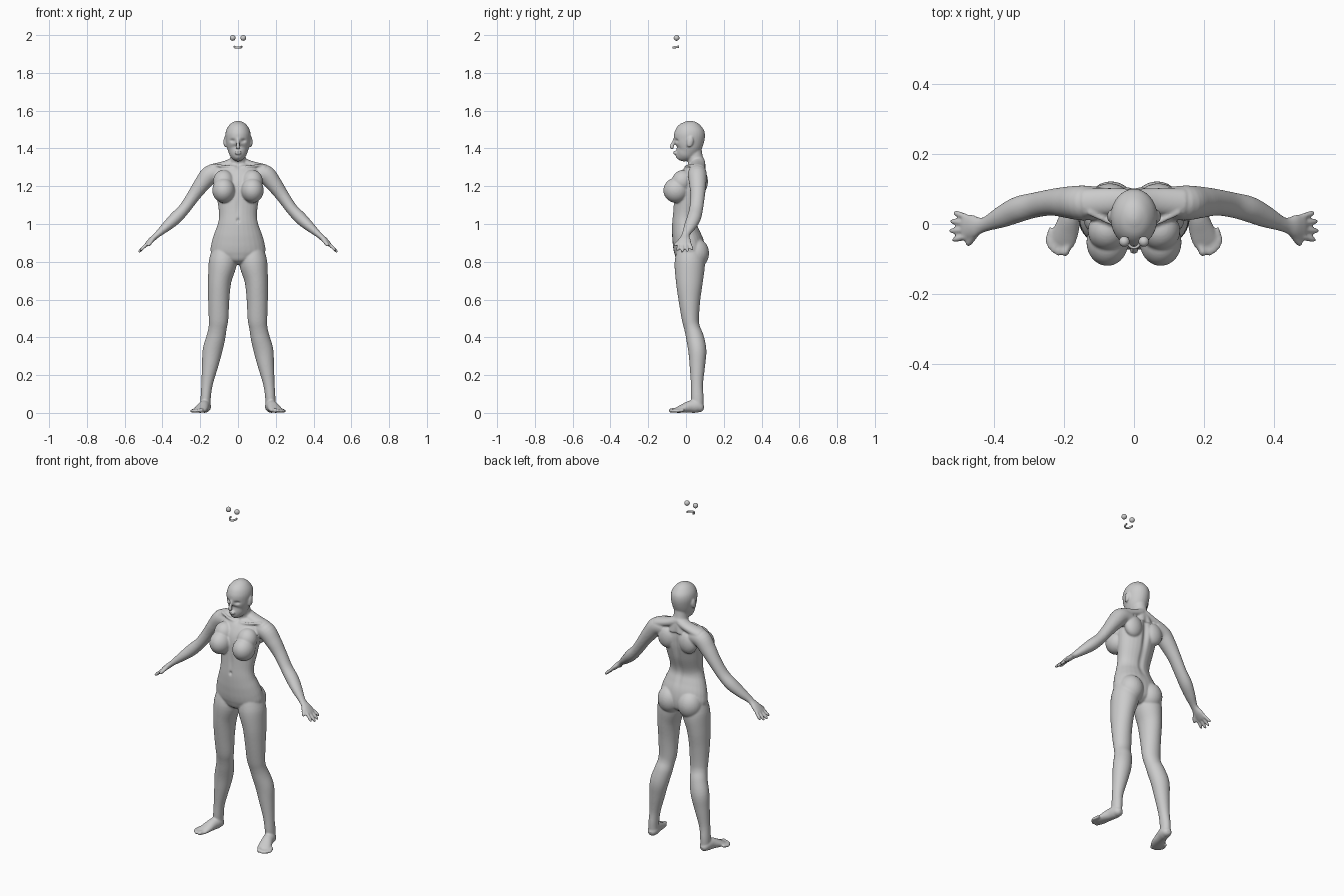
import bpy, bmesh, math
from mathutils import Vector, Matrix


def spline(pts, sub=5):
    """Catmull-Rom through (x, y, z, ru, rv) sections."""
    out, n = [], len(pts)
    for i in range(n - 1):
        p = [pts[max(i - 1, 0)], pts[i], pts[i + 1], pts[min(i + 2, n - 1)]]
        for k in range(sub):
            t = k / sub
            out.append([0.5 * (2 * b + (c - a) * t + (2 * a - 5 * b + 4 * c - d) * t * t
                               + (3 * b - a - 3 * c + d) * t ** 3) for a, b, c, d in zip(*p)])
    return out + [list(pts[-1])]


def tube(bm, pts, ref, s=1, n=28):
    """Elliptic loft; ru runs along ref, rv across it; s mirrors in x."""
    secs = spline([(s * p[0],) + tuple(p[1:]) for p in pts])
    cen = [Vector(q[:3]) for q in secs]
    rings = []
    for i, q in enumerate(secs):
        t = (cen[min(i + 1, len(cen) - 1)] - cen[max(i - 1, 0)]).normalized()
        u = (Vector(ref) - t * t.dot(Vector(ref))).normalized()
        v = t.cross(u)
        ru, rv = max(q[3], .001), max(q[4], .001)
        rings.append([bm.verts.new(cen[i] + u * ru * math.cos(a) + v * rv * math.sin(a))
                      for a in (2 * math.pi * k / n for k in range(n))])
    for r0, r1 in zip(rings, rings[1:]):
        for k in range(n):
            bm.faces.new((r0[k], r0[(k + 1) % n], r1[(k + 1) % n], r1[k]))
    bm.faces.new(rings[0][::-1])
    bm.faces.new(rings[-1])


def ball(bm, c, r, s=1, rx=0):
    m = Matrix.Translation((s * c[0], c[1], c[2])) @ Matrix.Rotation(rx, 4, 'X') @ Matrix.Diagonal((*r, 1))
    bmesh.ops.create_uvsphere(bm, u_segments=28, v_segments=18, radius=1, matrix=m)


def digit(bm, a, b, r, ref, s):
    a, b = Vector(a), Vector(b)
    pts = [(*a.lerp(b, t), r * k, r * k) for t, k in ((0, 1), (.5, 1), (.85, .9), (1, .45))]
    tube(bm, pts, ref, s, 12)


def finish(bm, name):
    bmesh.ops.recalc_face_normals(bm, faces=bm.faces[:])
    me = bpy.data.meshes.new(name)
    bm.to_mesh(me)
    bm.free()
    me.shade_smooth()
    ob = bpy.data.objects.new(name, me)
    bpy.context.collection.objects.link(ob)
    return ob


X, Y, Z = (1, 0, 0), (0, 1, 0), (0, 0, 1)
bm = bmesh.new()

# torso, neck and head
tube(bm, [(0, .02, .785, .035, .03), (0, .02, .81, .07, .1), (0, .02, .85, .082, .143),
          (0, .012, .9, .083, .14), (0, 0, .95, .075, .125), (0, -.008, 1.0, .066, .107),
          (0, -.005, 1.05, .065, .1), (0, .01, 1.13, .075, .11), (0, .022, 1.2, .08, .12),
          (0, .035, 1.25, .07, .122), (0, .045, 1.29, .052, .11), (0, .05, 1.315, .035, .06)], Y)
tube(bm, [(0, .06, 1.27, .05, .07), (0, .057, 1.315, .046, .05), (0, .047, 1.36, .041, .04),
          (0, .04, 1.43, .04, .04)], Y)
tube(bm, [(0, -.042, 1.343, .012, .01), (0, -.036, 1.35, .026, .022), (0, -.02, 1.365, .043, .04),
          (0, -.002, 1.385, .061, .051), (0, .009, 1.41, .073, .06), (0, .015, 1.44, .08, .065),
          (0, .019, 1.475, .082, .067), (0, .02, 1.505, .072, .059), (0, .021, 1.53, .049, .04),
          (0, .021, 1.543, .022, .018), (0, .021, 1.546, .006, .005)], Y)

# nose and lips
tube(bm, [(0, -.058, 1.455, .007, .007), (0, -.067, 1.435, .008, .007), (0, -.074, 1.415, .011, .01),
          (0, -.074, 1.405, .01, .014), (0, -.066, 1.4, .006, .008)], Y, n=16)
for z in (1.381, 1.373):
    ball(bm, (0, -.059, z), (.019, .009, .0055))

for s in (1, -1):
    # ears, trapezius, shoulder blades, chest, buttocks
    ball(bm, (.068, .022, 1.435), (.009, .017, .03), s, -.2)
    tube(bm, [(.0, .065, 1.335, .035, .03), (.06, .065, 1.312, .038, .025),
              (.14, .06, 1.287, .042, .03)], Y, s)
    ball(bm, (.07, .078, 1.225), (.055, .038, .065), s)
    ball(bm, (.076, -.052, 1.178), (.06, .068, .066), s)
    ball(bm, (.076, -.02, 1.225), (.056, .056, .062), s, -.4)
    ball(bm, (.066, .052, .845), (.07, .07, .08), s)
    # collar bones
    tube(bm, [(.012, .0, 1.298, .008, .008), (.06, .002, 1.305, .007, .007),
              (.13, .035, 1.312, .008, .008)], Y, s, 12)
    # leg
    tube(bm, [(.075, .02, .89, .06, .055), (.08, .02, .8, .08, .074), (.097, .018, .7, .072, .062),
              (.102, .018, .6, .058, .056), (.103, .023, .5, .046, .052), (.108, .032, .45, .042, .048),
              (.117, .047, .4, .047, .05), (.135, .06, .33, .048, .052), (.148, .06, .25, .041, .043),
              (.164, .058, .15, .032, .03), (.171, .06, .08, .033, .027), (.172, .062, .03, .03, .026)],
         Y, s, 36)
    # foot and toes
    tube(bm, [(.169, .093, .022, .012, .012), (.171, .08, .026, .024, .025), (.174, .055, .034, .034, .031),
              (.182, .02, .032, .032, .031), (.194, -.02, .022, .022, .036), (.204, -.05, .014, .014, .036),
              (.208, -.062, .011, .01, .03)], Z, s)
    for x, y, r in ((.2, -.091, .0125), (.22, -.09, .0095), (.232, -.082, .0095),
                    (.242, -.071, .009), (.249, -.056, .0085)):
        digit(bm, (x - .014, y + .045, .014), (x, y, r), r, Z, s)
    # arm and palm
    tube(bm, [(.09, .06, 1.265, .045, .045), (.145, .06, 1.262, .05, .05), (.19, .062, 1.212, .045, .043),
              (.235, .062, 1.15, .038, .035), (.283, .054, 1.082, .036, .031), (.33, .042, 1.032, .037, .033),
              (.375, .022, .99, .032, .027), (.418, .002, .952, .022, .018), (.438, -.004, .934, .023, .015),
              (.46, -.007, .914, .033, .015), (.483, -.008, .892, .037, .011), (.489, -.008, .886, .034, .008)],
         Y, s)
    # fingers and thumb
    for y0, y1, l in ((-.036, -.046, .048), (-.017, -.02, .06), (.002, .008, .056), (.02, .033, .043)):
        digit(bm, (.478, y0, .897), (.483 + .74 * l, y1, .892 - .7 * l), .0088, Y, s)
    digit(bm, (.448, -.022, .922), (.477, -.06, .884), .0105, Y, s)

# fuse the parts into one skin
body = finish(bm, "body")
mod = body.modifiers.new("fuse", 'REMESH')
mod.mode, mod.voxel_size, mod.use_smooth_shade = 'VOXEL', .0048, True
mod = body.modifiers.new("relax", 'SMOOTH')
mod.factor, mod.iterations = .5, 5
bpy.context.view_layer.objects.active = body
body.select_set(True)
for m in list(body.modifiers):
    bpy.ops.object.modifier_apply(modifier=m.name)

# soft dents: (centre, reach, push) for eye sockets, spine, breastbone, navel, throat
dents = [((.029, -.055, 1.441), (.014, .03, .009), (0, .011, 0)),
         ((-.029, -.055, 1.441), (.014, .03, .009), (0, .011, 0)),
         ((0, .1, 1.2), (.016, .04, .1), (0, -.014, 0)),
         ((0, .07, 1.03), (.016, .03, .08), (0, -.008, 0)),
         ((0, -.073, 1.02), (.008, .02, .01), (0, .008, 0)),
         ((0, -.07, 1.09), (.012, .02, .05), (0, .004, 0)),
         ((0, .0, 1.305), (.012, .02, .014), (0, .008, 0))]
for c, r, push in dents:
    for v in body.data.vertices:
        d = sum(((v.co[i] - c[i]) / r[i]) ** 2 for i in range(3))
        if d < 6:
            v.co += Vector(push) * math.exp(-d)
for v in body.data.vertices:
    v.co.z = max(v.co.z, 0)
body.data.shade_smooth()

# loose eyeballs above the head
for s, side in ((1, "left"), (-1, "right")):
    bm = bmesh.new()
    ball(bm, (.028, -.05, 1.985), (.015, .015, .015), s)
    finish(bm, side + "_eye")

# loose horseshoe of teeth
bm = bmesh.new()
arc = [math.radians(a) for a in range(-100, 101, 25)]
tube(bm, [(.02 * math.sin(a), -.042 - .026 * math.cos(a), 1.938 - .004 * math.cos(a), .006, .004)
          for a in arc], Z, n=12)
finish(bm, "teeth")
